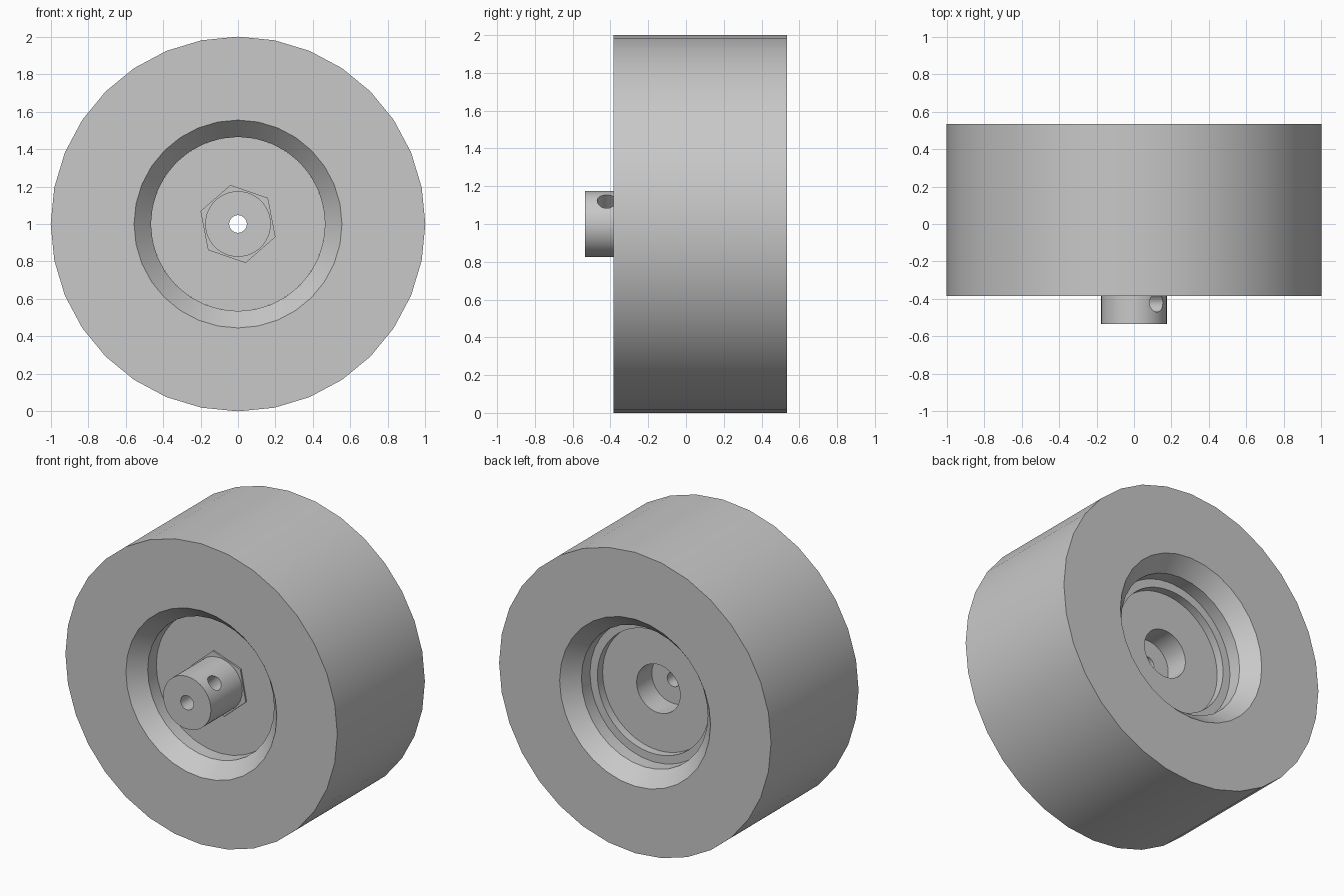
import bpy, bmesh, math
from mathutils import Matrix

cube = bpy.data.objects.get("Cube")
if cube:
    bpy.data.objects.remove(cube, do_unlink=True)

GREY = (0.58, 0.58, 0.58, 1.0)
mat = bpy.data.materials.new("light_grey")
mat.use_nodes = True
mat.diffuse_color = GREY
mat.node_tree.nodes["Principled BSDF"].inputs["Base Color"].default_value = GREY

AXLE = 1.0  # height of the wheel centre


def make_object(name, bm):
    bmesh.ops.recalc_face_normals(bm, faces=bm.faces)
    mesh = bpy.data.meshes.new(name)
    bm.to_mesh(mesh)
    bm.free()
    mesh.materials.append(mat)
    obj = bpy.data.objects.new(name, mesh)
    bpy.context.collection.objects.link(obj)
    return obj


def lathe(name, profile, sides, turn=0.0):
    """Spin a closed loop of (radius, y) points around the axle."""
    bm = bmesh.new()
    rings = []
    for i in range(sides):
        a = turn + math.tau * i / sides
        rings.append([bm.verts.new((r * math.cos(a), y, AXLE + r * math.sin(a)))
                      for r, y in profile])
    n = len(profile)
    for i in range(sides):
        a, b = rings[i], rings[(i + 1) % sides]
        for j in range(n):
            k = (j + 1) % n
            bm.faces.new((a[j], a[k], b[k], b[j]))
    return make_object(name, bm)


def smooth(obj):
    bpy.ops.object.select_all(action="DESELECT")
    obj.select_set(True)
    bpy.context.view_layer.objects.active = obj
    bpy.ops.object.shade_smooth_by_angle(angle=math.radians(30))


FRONT, BACK = -0.385, 0.535
BORE = 0.465

# Tyre with a conical mouth on both sides
tyre = lathe("tyre", [(1, FRONT), (1, BACK), (0.555, BACK), (BORE, BACK - 0.1),
                      (BORE, FRONT + 0.1), (0.555, FRONT)], 32)

# Hub disc with the axle stub in front, and a recess and bore behind
HUB_FRONT, HUB_BACK = FRONT + 0.19, BACK - 0.19
STUB, PIN = 0.175, 0.047
hub = lathe("hub", [(PIN, -0.535), (STUB, -0.535), (STUB, HUB_FRONT),
                    (BORE - 0.001, HUB_FRONT), (BORE - 0.001, HUB_BACK),
                    (0.41, HUB_BACK), (0.41, HUB_BACK - 0.055),
                    (0.16, HUB_BACK - 0.055), (0.16, 0.13), (PIN, 0.13)], 64)

# Hexagonal collar around the stub
collar = lathe("hex_collar", [(STUB - 0.005, HUB_FRONT - 0.01), (0.212, HUB_FRONT - 0.01),
                              (0.212, HUB_FRONT + 0.01), (STUB - 0.005, HUB_FRONT + 0.01)],
               6, math.radians(41))

# Set screw hole drilled diagonally into the stub
bm = bmesh.new()
place = (Matrix.Translation((0.15, -0.42, AXLE + 0.15))
         @ Matrix.Rotation(math.radians(45), 4, "Y"))
bmesh.ops.create_cone(bm, cap_ends=True, segments=32, radius1=0.05, radius2=0.05,
                      depth=0.4, matrix=place)
cutter = make_object("screw_hole_cutter", bm)
cutter.hide_render = True
mod = hub.modifiers.new("screw_hole", "BOOLEAN")
mod.operation = "DIFFERENCE"
mod.solver = "EXACT"
mod.object = cutter
bpy.context.view_layer.objects.active = hub
hub.select_set(True)
bpy.ops.object.modifier_apply(modifier=mod.name)
bpy.data.objects.remove(cutter, do_unlink=True)

for part in (tyre, hub):
    smooth(part)
